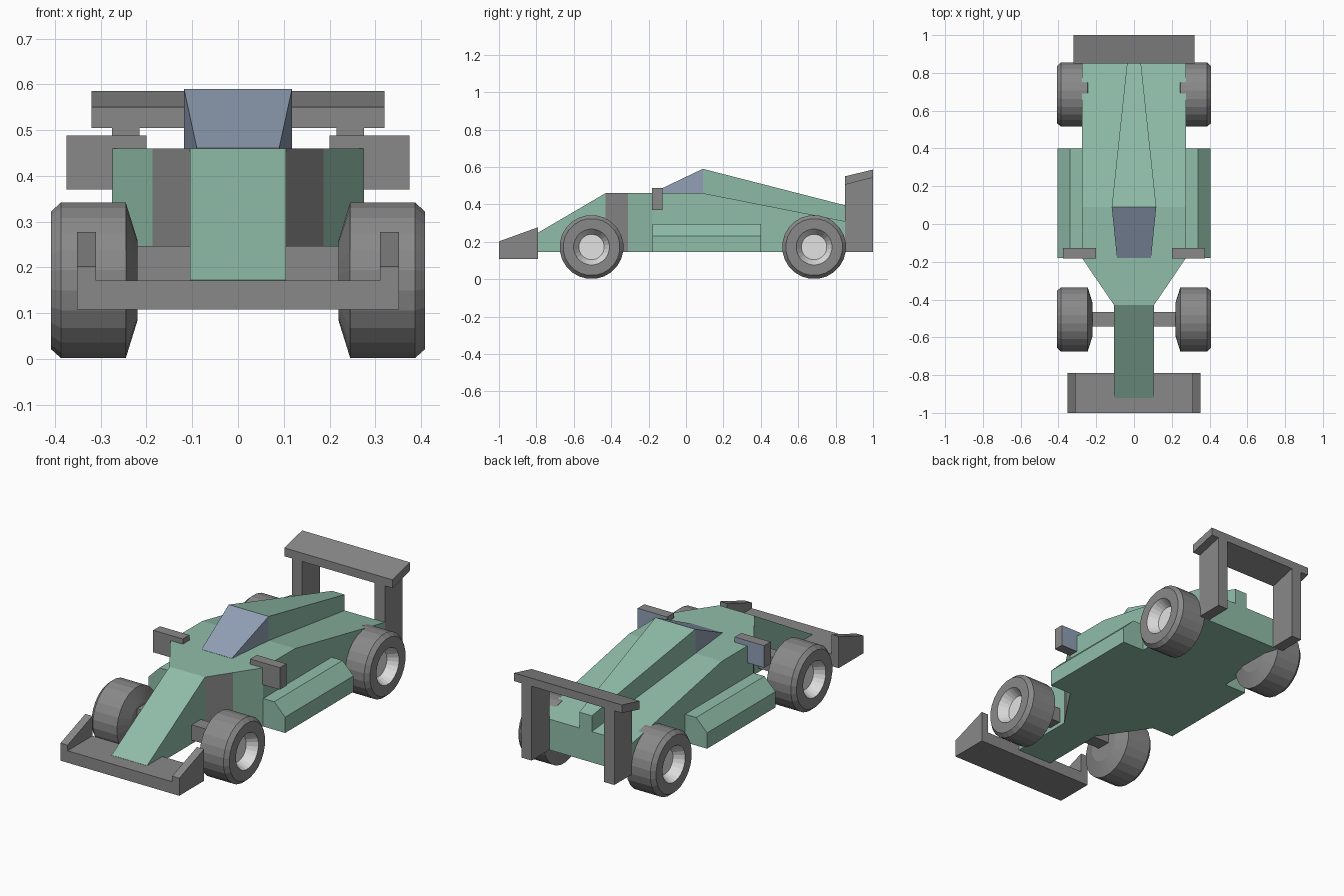
import bpy, bmesh, math
from mathutils import Vector

cube = bpy.data.objects.get("Cube")
if cube:
    bpy.data.objects.remove(cube, do_unlink=True)


def material(name, color):
    m = bpy.data.materials.new(name)
    m.diffuse_color = (*color, 1)
    m.use_nodes = True
    m.node_tree.nodes["Principled BSDF"].inputs["Base Color"].default_value = (*color, 1)
    return m


GREEN = material("pale green paint", (0.28, 0.51, 0.40))
GRAY = material("dark gray", (0.25, 0.25, 0.25))
GLASS = material("blue gray glass", (0.28, 0.35, 0.46))
RIM = material("light rim metal", (0.76, 0.76, 0.76))


def loft(name, rings, mats, rule=None):
    """Skin a list of closed rings, cap both ends, colour faces by rule(center, normal)."""
    bm = bmesh.new()
    loops = [[bm.verts.new(p) for p in ring] for ring in rings]
    n = len(loops[0])
    for a, b in zip(loops, loops[1:]):
        for i in range(n):
            j = (i + 1) % n
            bm.faces.new((a[i], a[j], b[j], b[i]))
    bm.faces.new(loops[0])
    bm.faces.new(loops[-1])
    bmesh.ops.recalc_face_normals(bm, faces=bm.faces)
    bm.normal_update()
    if rule:
        for f in bm.faces:
            f.material_index = int(rule(f.calc_center_median(), f.normal))
    mesh = bpy.data.meshes.new(name)
    bm.to_mesh(mesh)
    bm.free()
    for m in mats:
        mesh.materials.append(m)
    obj = bpy.data.objects.new(name, mesh)
    bpy.context.collection.objects.link(obj)
    return obj


def section(y, x0, x1, z0, z1):
    return [(x0, y, z0), (x1, y, z0), (x1, y, z1), (x0, y, z1)]


def bar(name, x0, x1, stations, mats, rule=None):
    """Box with a straight x range; stations are (y, bottom, top)."""
    return loft(name, [section(y, x0, x1, a, b) for y, a, b in stations], mats, rule)


# Main body with a dark panel beside the nose
hull = [(-0.92, 0.105, 0.173), (-0.43, 0.105, 0.46), (-0.31, 0.187, 0.46),
        (-0.18, 0.275, 0.46), (0.09, 0.275, 0.46), (0.85, 0.275, 0.31)]
loft("body", [section(y, -w, w, 0.145, t) for y, w, t in hull], [GREEN, GRAY],
     lambda c, n: -0.43 < c.y < -0.31 and abs(n.z) < 0.1)

# Engine cover, glazed ahead of its peak
cover = [(-0.18, 0.09, 0.455, 0.461), (0.09, 0.118, 0.45, 0.59), (0.85, 0.037, 0.3, 0.395)]
loft("canopy_and_engine_cover", [section(y, -w, w, a, b) for y, w, a, b in cover],
     [GREEN, GLASS], lambda c, n: c.y < 0.08)

# Front and rear wing planes
bar("front_wing", -0.33, 0.33, [(-1, 0.108, 0.172), (-0.79, 0.108, 0.172)], [GRAY])
bar("rear_wing", -0.32, 0.32, [(0.85, 0.505, 0.55), (1, 0.543, 0.586)], [GRAY])


def lathe_wheel(name, x, y, z, side):
    """Tyre and recessed rim turned around the x axis."""
    profile = [(0.22, 0.09), (0.245, 0.171), (0.387, 0.171), (0.408, 0.152),
               (0.408, 0.096), (0.355, 0.068)]
    rings = []
    for px, r in profile:
        rings.append([(side * px, y + r * math.cos(t), z + r * math.sin(t))
                      for t in (math.tau * (i + 0.5) / 24 for i in range(24))])

    def is_rim(c, n):
        return abs(c.x) > 0.35 and math.hypot(c.y - y, c.z - z) < 0.094

    return loft(name, rings, [GRAY, RIM], is_rim)


for side, label in ((1, "left"), (-1, "right")):
    def span(a, b):
        return sorted((side * a, side * b))

    # Wheels and front axle
    for y, end in ((-0.505, "front"), (0.685, "rear")):
        lathe_wheel(f"{label}_{end}_wheel", 0, y, 0.172, side)
    bar(f"{label}_front_axle", *span(0.09, 0.23),
        [(-0.542, 0.165, 0.247), (-0.465, 0.165, 0.247)], [GRAY])

    # Wing end plates and posts
    bar(f"{label}_front_end_plate", *span(0.31, 0.352),
        [(-1, 0.108, 0.202), (-0.79, 0.108, 0.278)], [GRAY])
    bar(f"{label}_rear_wing_post", *span(0.215, 0.275),
        [(0.85, 0.145, 0.52), (1, 0.145, 0.558)], [GRAY])

    # Side pod with a chamfered outer edge
    pod = [(0.26, 0.145), (0.405, 0.145), (0.405, 0.23), (0.34, 0.295), (0.26, 0.295)]
    loft(f"{label}_side_pod", [[(side * x, y, z) for x, z in pod] for y in (-0.179, 0.4)],
         [GREEN])

    # Mirror with glass facing the rear
    bar(f"{label}_mirror", *span(0.2, 0.375),
        [(-0.182, 0.37, 0.488), (-0.126, 0.37, 0.488)], [GRAY, GLASS],
        lambda c, n: n.y > 0.9)
